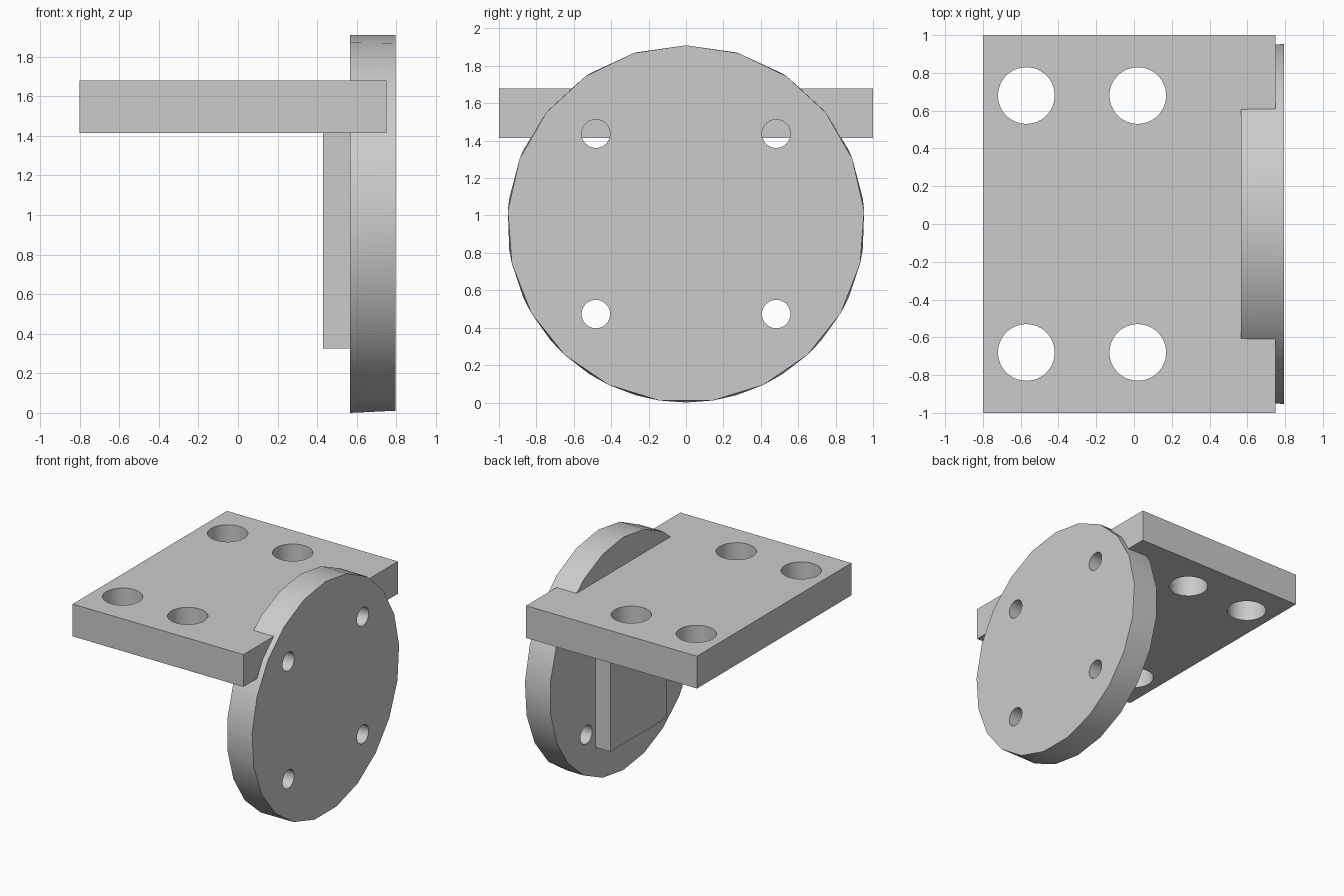
import bpy, bmesh
from math import sin, cos, pi, radians
from mathutils import Matrix, Vector

cube = bpy.data.objects.get("Cube")
if cube:
    bpy.data.objects.remove(cube, do_unlink=True)

grey = bpy.data.materials.new("plain_grey")
grey.use_nodes = True
colour = (0.6, 0.6, 0.6, 1)
grey.diffuse_color = colour
grey.node_tree.nodes["Principled BSDF"].inputs["Base Color"].default_value = colour


def make_object(name, bm):
    bmesh.ops.recalc_face_normals(bm, faces=bm.faces)
    mesh = bpy.data.meshes.new(name)
    bm.to_mesh(mesh)
    bm.free()
    mesh.materials.append(grey)
    obj = bpy.data.objects.new(name, mesh)
    bpy.context.collection.objects.link(obj)
    return obj


def box(name, low, high):
    low, high = Vector(low), Vector(high)
    bm = bmesh.new()
    bmesh.ops.create_cube(bm, size=1, matrix=Matrix.Translation((low + high) / 2)
                          @ Matrix.Diagonal((high - low).to_4d()))
    return make_object(name, bm)


def drills(name, centres, radius, depth, axis):
    """One helper mesh holding a cylinder for every hole."""
    turn = Matrix.Rotation(pi / 2, 4, "Y") if axis == "X" else Matrix()
    bm = bmesh.new()
    for centre in centres:
        bmesh.ops.create_cone(bm, cap_ends=True, segments=48, radius1=radius, radius2=radius,
                              depth=depth, matrix=Matrix.Translation(centre) @ turn)
    obj = make_object(name, bm)
    obj.hide_render = True
    return obj


def cut(obj, cutter):
    mod = obj.modifiers.new("holes", "BOOLEAN")
    mod.operation, mod.solver, mod.object = "DIFFERENCE", "EXACT", cutter
    bpy.context.view_layer.objects.active = obj
    bpy.ops.object.modifier_apply(modifier=mod.name)


# Horizontal mounting plate and the upright rib beneath it
plate = box("mounting_plate", (-0.8, -1, 1.415), (0.75, 1, 1.68))
rib = box("support_rib", (0.43, -0.365, 0.325), (0.6, 0.365, 1.45))

# Round flange: the outer rim has one side fewer than the inner rim
back, face, radius, mid = 0.567, 0.795, 0.955, 0.955
bm = bmesh.new()
for x, sides in ((back, 22), (face, 21)):
    for i in range(sides):
        a = 2 * pi * i / sides
        bm.verts.new((x, radius * sin(a), mid + radius * cos(a)))
bmesh.ops.convex_hull(bm, input=bm.verts)
bmesh.ops.dissolve_limit(bm, angle_limit=radians(0.5), verts=bm.verts, edges=bm.edges)
flange = make_object("round_flange", bm)

# Four holes through the plate and four through the flange
plate_drill = drills("plate_drill", [(x, y, 1.55) for x in (-0.57, 0.02) for y in (-0.68, 0.68)],
                     0.15, 1, "Z")
spots = [(y, z) for y in (-0.482, 0.482) for z in (mid - 0.482, mid + 0.482)]
flange_drill = drills("flange_drill", [(0.68, y, z) for y, z in spots], 0.076, 0.8, "X")
pocket_drill = drills("pocket_drill", [(back + 0.2, y, z) for y, z in spots], 0.076, 0.4, "X")
cut(plate, plate_drill)
cut(plate, pocket_drill)
cut(flange, flange_drill)
for helper in (plate_drill, flange_drill, pocket_drill):
    bpy.data.objects.remove(helper, do_unlink=True)

# Smooth the rims and bores, keep the edges sharp
bpy.ops.object.select_all(action="DESELECT")
for obj in (plate, flange):
    obj.select_set(True)
bpy.context.view_layer.objects.active = plate
bpy.ops.object.shade_smooth_by_angle(angle=radians(30))
